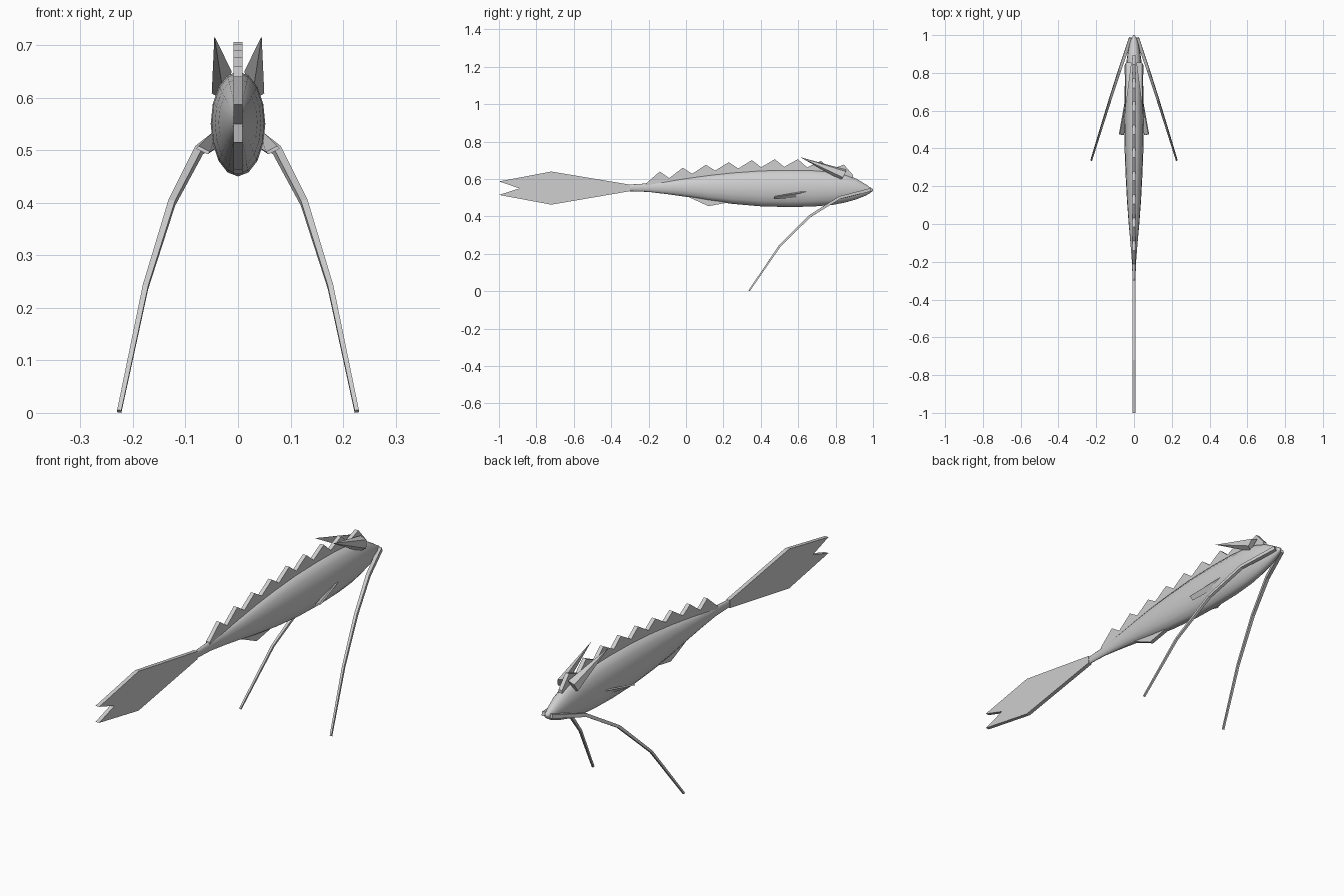
import bpy, bmesh, math
from mathutils import Vector

if "Cube" in bpy.data.objects:
    bpy.data.objects.remove(bpy.data.objects["Cube"])

grey = bpy.data.materials.new("plain grey")
grey.diffuse_color = (0.62, 0.62, 0.62, 1)
grey.use_nodes = True
grey.node_tree.nodes["Principled BSDF"].inputs["Base Color"].default_value = grey.diffuse_color


def make(name, verts, faces, smooth=False):
    mesh = bpy.data.meshes.new(name)
    mesh.from_pydata([tuple(v) for v in verts], [], faces)
    bm = bmesh.new()
    bm.from_mesh(mesh)
    bmesh.ops.recalc_face_normals(bm, faces=bm.faces)
    bm.to_mesh(mesh)
    bm.free()
    mesh.materials.append(grey)
    for p in mesh.polygons:
        p.use_smooth = smooth and len(p.vertices) == 4
    ob = bpy.data.objects.new(name, mesh)
    bpy.context.collection.objects.link(ob)
    return ob


def loft(name, rings, smooth=False):
    """Skin a list of equal-sized vertex rings and cap both ends."""
    n = len(rings[0])
    verts = [v for r in rings for v in r]
    faces = [(k * n + i, k * n + (i + 1) % n, (k + 1) * n + (i + 1) % n, (k + 1) * n + i)
             for k in range(len(rings) - 1) for i in range(n)]
    faces += [tuple(range(n)), tuple(range(len(verts) - n, len(verts)))]
    return make(name, verts, faces, smooth)


def plate(name, outline, half=0.009):
    """Flat fin: (y, z) outline given thickness along x."""
    return loft(name, [[(x, y, z) for y, z in outline] for x in (-half, half)])


# Body: y, half width, bottom z, top z
stations = [
    (-0.31, 0.007, 0.535, 0.570), (-0.20, 0.011, 0.531, 0.577),
    (-0.10, 0.019, 0.519, 0.590), (0.00, 0.028, 0.505, 0.605),
    (0.12, 0.037, 0.485, 0.622), (0.25, 0.044, 0.467, 0.636),
    (0.40, 0.050, 0.454, 0.647), (0.55, 0.052, 0.450, 0.650),
    (0.68, 0.051, 0.453, 0.648), (0.78, 0.047, 0.461, 0.640),
    (0.85, 0.041, 0.474, 0.625), (0.91, 0.033, 0.491, 0.602),
    (0.96, 0.022, 0.511, 0.572), (0.985, 0.013, 0.525, 0.555),
    (1.00, 0.004, 0.537, 0.546)]
SIDES = 16
rings = []
for y, w, lo, hi in stations:
    rings.append([(w * math.cos(2 * math.pi * i / SIDES), y,
                   (lo + hi) / 2 + (hi - lo) / 2 * math.sin(2 * math.pi * i / SIDES))
                  for i in range(SIDES)])
loft("body", rings, smooth=True)

# Notched tail fin
plate("tail_fin", [(-0.30, 0.57), (-0.72, 0.64), (-1.0, 0.587), (-0.89, 0.55),
                   (-1.0, 0.515), (-0.72, 0.463), (-0.30, 0.535)])

# Row of back spines
peaks = [0.640, 0.660, 0.676, 0.690, 0.701, 0.706, 0.706, 0.697, 0.677]
dips = [0.577, 0.605, 0.628, 0.645, 0.656, 0.663, 0.665, 0.662, 0.650, 0.620]
for i, top in enumerate(peaks):
    y = -0.14 + 0.123 * i
    plate(f"back_spine_{i + 1}", [(y - 0.073, dips[i]), (y, top), (y + 0.05, dips[i + 1]),
                                  (y + 0.05, 0.55), (y - 0.073, 0.55)])

# Belly fin
plate("belly_fin", [(0.0, 0.51), (0.12, 0.455), (0.22, 0.473), (0.22, 0.52)])

for side, s in (("left", -1), ("right", 1)):
    # Whisker: tapering four-sided bent rod from the mouth to the ground
    path = [Vector(p) for p in ((0.018, 0.985, 0.542), (0.074, 0.82, 0.50),
                                (0.126, 0.66, 0.40), (0.176, 0.50, 0.24), (0.226, 0.338, 0.003))]
    whisker = []
    for k, p in enumerate(path):
        d = (path[min(k + 1, 4)] - path[max(k - 1, 0)]).normalized()
        a = d.cross(Vector((1, 0, 0))).normalized()
        b = d.cross(a)
        r = 0.0125 - 0.0017 * k
        ring = [p + (a * math.cos(t) + b * math.sin(t)) * r
                for t in (math.pi / 4 + math.pi / 2 * j for j in range(4))]
        whisker.append([(s * v.x, v.y, max(v.z, 0)) for v in ring])
    loft(f"{side}_whisker", whisker)

    # Swept-back horn: four-sided spike
    base = [(0.012, 0.855, 0.650), (0.042, 0.855, 0.640), (0.050, 0.84, 0.608), (0.026, 0.825, 0.595)]
    horn = [(s * x, y, z) for x, y, z in base] + [(s * 0.045, 0.61, 0.717)]
    make(f"{side}_horn", horn, [(0, 1, 2, 3)] + [(i, (i + 1) % 4, 4) for i in range(4)])

    # Side fin: thin slanted blade
    blade = [(0.042, 0.69, 0.541), (0.080, 0.475, 0.503), (0.058, 0.470, 0.492), (0.042, 0.61, 0.503)]
    loft(f"{side}_side_fin", [[(s * (x + o), y, z - o) for x, y, z in blade] for o in (0, -0.005)])
